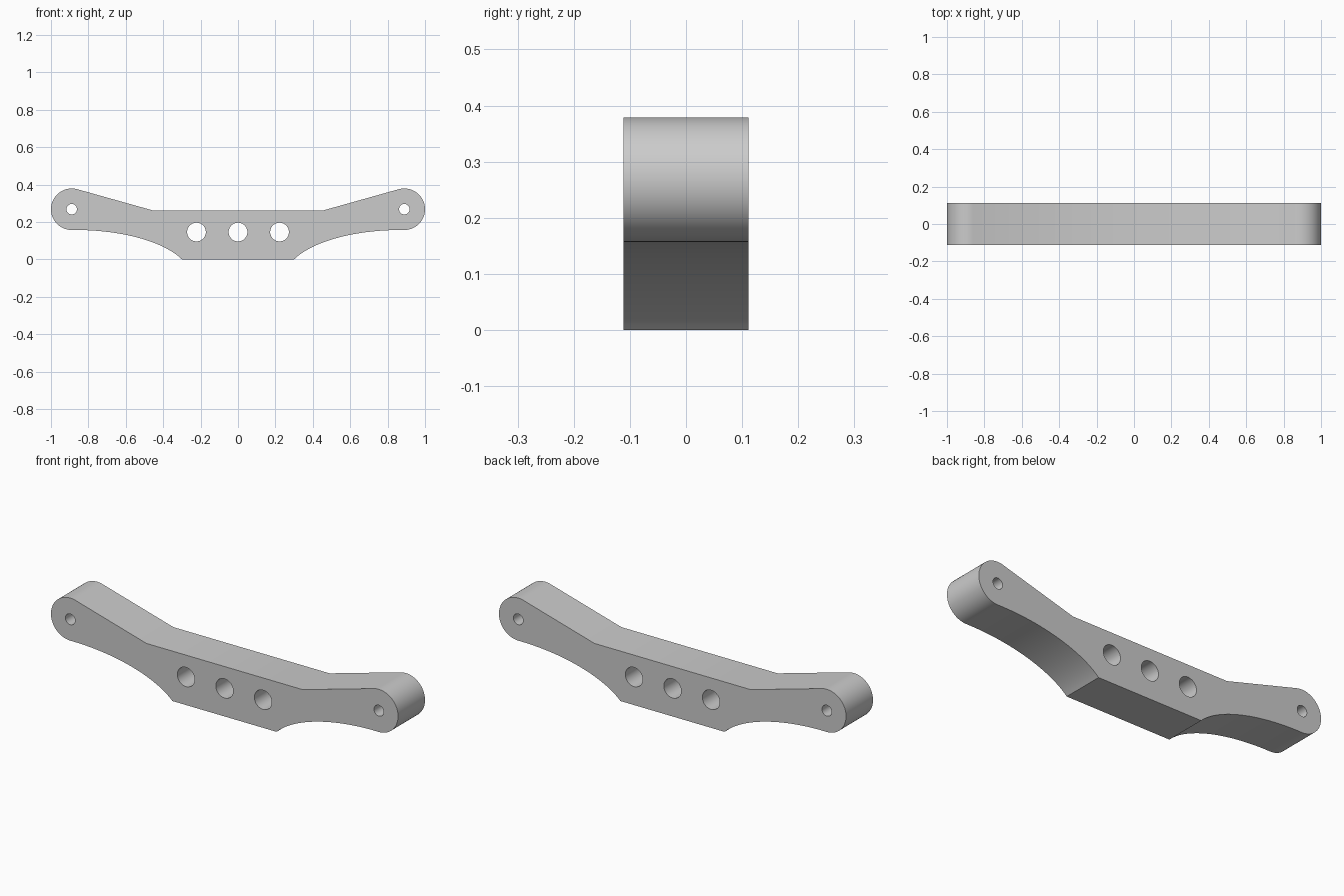
import bpy, bmesh
from math import sin, cos, pi, radians, sqrt, acos, atan2
from mathutils import Matrix

cube = bpy.data.objects.get("Cube")
if cube:
    bpy.data.objects.remove(cube, do_unlink=True)

HALF_DEPTH = 0.111
END_X, END_Z, END_R = 0.889, 0.268, 0.111   # rounded ends
TOP_X, TOP_Z = 0.45, 0.26                   # flat top
FOOT_X = 0.30                               # flat foot


def arc(cx, cz, rx, rz, start, end, n):
    angles = [start + (end - start) * i / n for i in range(n + 1)]
    return [(cx + rx * cos(a), cz + rz * sin(a)) for a in angles]


def circle(cx, cz, r, n=48):
    return arc(cx, cz, r, r, 0, 2 * pi, n)[:-1]


# Underside: elliptical sweep from the foot up to the rounded end
arch_x, rx = 0.87, 0.62
under_z = END_Z - END_R
k = (arch_x - FOOT_X) / rx
rz = under_z / (1 - sqrt(1 - k * k))
half = arc(arch_x, under_z - rz, rx, rz, pi - acos(k), pi / 2, 32)

# Rounded end, finishing where the sloped top is tangent to it
dx, dz = TOP_X - END_X, TOP_Z - END_Z
tangent = atan2(dz, dx) % (2 * pi) - acos(END_R / sqrt(dx * dx + dz * dz))
half += arc(END_X, END_Z, END_R, END_R, -pi / 2, tangent, 48)
half.append((TOP_X, TOP_Z))

outline = half + [(-x, z) for x, z in reversed(half)]
holes = [circle(x, 0.146, 0.05) for x in (-0.222, 0, 0.222)]
holes += [circle(s * END_X, END_Z, 0.028) for s in (-1, 1)]

# Filled profile with holes, extruded through the depth
curve = bpy.data.curves.new("bracket_profile", "CURVE")
curve.dimensions = "2D"
curve.fill_mode = "BOTH"
curve.extrude = HALF_DEPTH
for loop in [outline] + holes:
    spline = curve.splines.new("POLY")
    spline.points.add(len(loop) - 1)
    for point, (x, z) in zip(spline.points, loop):
        point.co = (x, z, 0, 1)
    spline.use_cyclic_u = True
profile = bpy.data.objects.new("bracket_profile", curve)
bpy.context.collection.objects.link(profile)
bpy.context.view_layer.update()
evaluated = profile.evaluated_get(bpy.context.evaluated_depsgraph_get())
mesh = bpy.data.meshes.new_from_object(evaluated)
mesh.name = "bracket_arm"
bpy.data.objects.remove(profile, do_unlink=True)
bpy.data.curves.remove(curve)

# Stand the plate upright and weld it into one solid
bm = bmesh.new()
bm.from_mesh(mesh)
bm.transform(Matrix.Rotation(radians(90), 4, "X"))
bmesh.ops.remove_doubles(bm, verts=bm.verts, dist=0.0002)
bmesh.ops.recalc_face_normals(bm, faces=bm.faces)
bm.to_mesh(mesh)
bm.free()

# Plain grey
grey = bpy.data.materials.new("plain_grey")
grey.use_nodes = True
colour = (0.6, 0.6, 0.6, 1)
grey.diffuse_color = colour
grey.node_tree.nodes["Principled BSDF"].inputs["Base Color"].default_value = colour
mesh.materials.clear()
mesh.materials.append(grey)

arm = bpy.data.objects.new("bracket_arm", mesh)
bpy.context.collection.objects.link(arm)
bpy.ops.object.select_all(action="DESELECT")
arm.select_set(True)
bpy.context.view_layer.objects.active = arm
bpy.ops.object.shade_smooth_by_angle(angle=radians(30))
